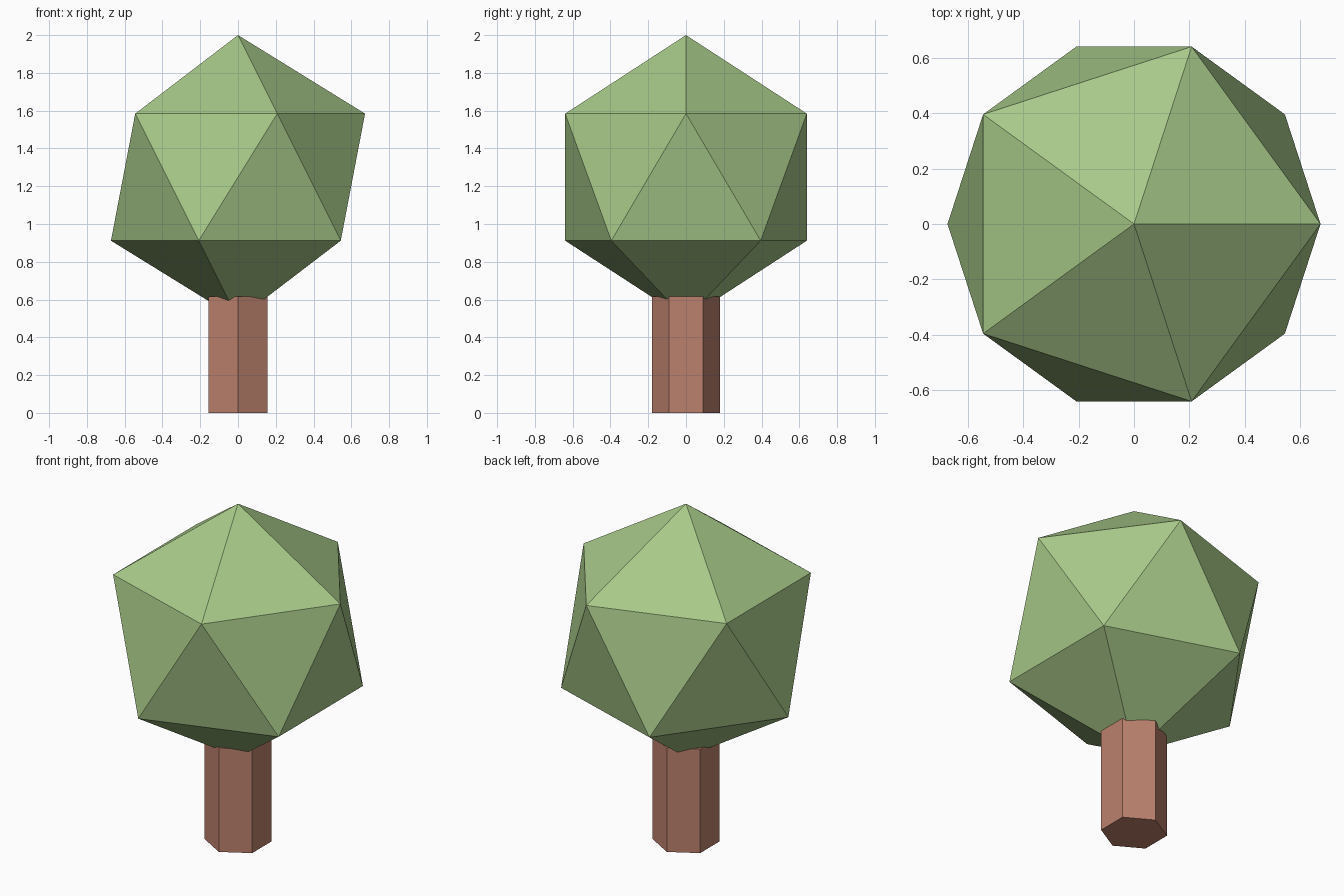
import bpy

default_cube = bpy.data.objects.get("Cube")
if default_cube:
    bpy.data.objects.remove(default_cube, do_unlink=True)


def make_material(name, color):
    mat = bpy.data.materials.new(name)
    mat.use_nodes = True
    mat.diffuse_color = color
    mat.node_tree.nodes["Principled BSDF"].inputs["Base Color"].default_value = color
    return mat


def finish(name, mat):
    obj = bpy.context.object
    obj.name = name
    obj.data.name = name
    obj.data.materials.append(mat)
    bpy.ops.object.shade_flat()
    return obj


leaf_green = make_material("leaf_green", (0.39, 0.585, 0.25, 1))
bark_brown = make_material("bark_brown", (0.50, 0.22, 0.15, 1))

# Six-sided trunk, its top tucked into the underside of the crown
TRUNK_HEIGHT = 0.617
bpy.ops.mesh.primitive_cylinder_add(
    vertices=6, radius=0.18, depth=TRUNK_HEIGHT, location=(0, 0, TRUNK_HEIGHT / 2))
finish("trunk", bark_brown)

# Twenty-sided leafy crown
CROWN_RADIUS = 0.752
bpy.ops.mesh.primitive_ico_sphere_add(
    subdivisions=1, radius=CROWN_RADIUS, location=(0, 0, 2 - CROWN_RADIUS))
finish("crown", leaf_green)
